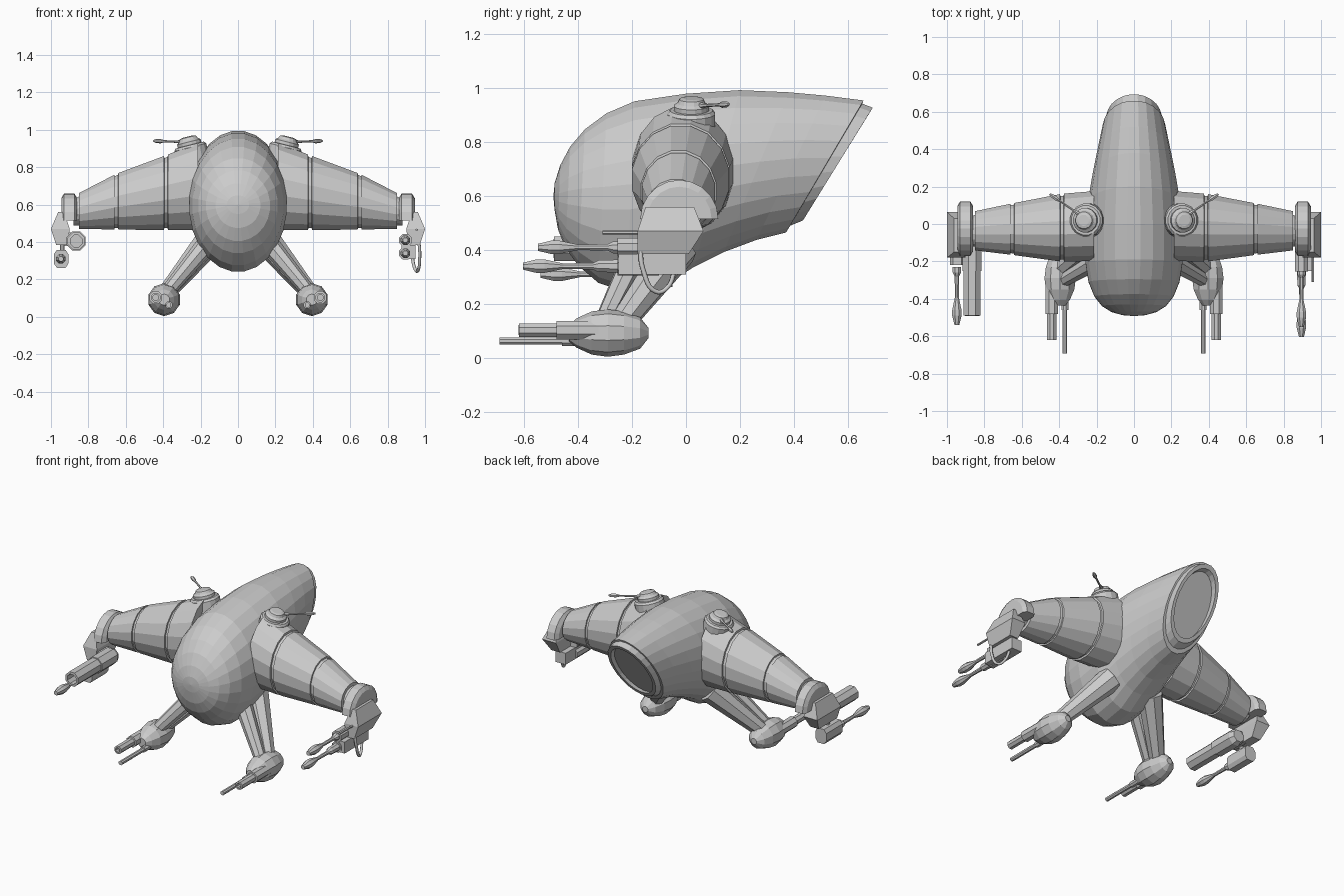
import bpy, bmesh, math
from mathutils import Vector

if "Cube" in bpy.data.objects:
    bpy.data.objects.remove(bpy.data.objects["Cube"])

GREY = (0.6, 0.6, 0.6, 1)
mat = bpy.data.materials.new("hull_grey")
mat.use_nodes = True
mat.diffuse_color = GREY
mat.node_tree.nodes["Principled BSDF"].inputs["Base Color"].default_value = GREY


def loft(name, rings):
    """Skin a closed solid through rings that share a point count."""
    bm = bmesh.new()
    loops = [[bm.verts.new(p) for p in ring] for ring in rings]
    n = len(loops[0])
    for a, b in zip(loops, loops[1:]):
        for i in range(n):
            j = (i + 1) % n
            bm.faces.new((a[i], a[j], b[j], b[i]))
    bm.faces.new(loops[0])
    bm.faces.new(loops[-1])
    bmesh.ops.remove_doubles(bm, verts=bm.verts, dist=0.0002)
    bmesh.ops.recalc_face_normals(bm, faces=bm.faces)
    mesh = bpy.data.meshes.new(name)
    bm.to_mesh(mesh)
    bm.free()
    mesh.materials.append(mat)
    obj = bpy.data.objects.new(name, mesh)
    bpy.context.collection.objects.link(obj)
    return obj


def oval(centre, u, v, sides):
    """Points of an ellipse with half axes u and v."""
    angles = [2 * math.pi * (i + 0.5) / sides for i in range(sides)]
    return [Vector(centre) + u * math.cos(a) + v * math.sin(a) for a in angles]


def spindle(name, start, axis, profile, sides=8):
    """Turned part: profile lists (distance along axis, radius)."""
    axis = Vector(axis).normalized()
    side = axis.cross(Vector((0, 0, 1))).normalized()
    up = side.cross(axis)
    return loft(name, [oval(Vector(start) + axis * t, side * r, up * r, sides)
                       for t, r in profile])


def rod(name, a, b, r1, r2, sides=8):
    d = Vector(b) - Vector(a)
    return spindle(name, a, d, [(0, r1), (d.length, r2)], sides)


def slab(x0, x1, y0, y1, z):
    return [(x0, y0, z), (x1, y0, z), (x1, y1, z), (x0, y1, z)]


def box(name, x, y, z):
    return loft(name, [slab(*x, *y, h) for h in z])


FRONT = (0, -1, 0)
X = Vector((1, 0, 0))

# Hull: top (y, z), bottom (y, z), half width
stations = [
    ((-.492, .601), (-.492, .599), .001),
    ((-.487, .65), (-.488, .55), .06),
    ((-.467, .715), (-.475, .475), .12),
    ((-.43, .785), (-.447, .405), .172),
    ((-.375, .85), (-.40, .34), .213),
    ((-.295, .91), (-.325, .275), .245),
    ((-.19, .955), (-.22, .24), .262),
    ((0, .983), (-.08, .265), .264),
    ((.20, .996), (.03, .335), .248),
    ((.38, .988), (.14, .39), .222),
    ((.52, .975), (.26, .435), .195),
    ((.66, .957), (.37, .463), .168),
    # Tail lip and recessed opening
    ((.655, .945), (.385, .488), .156),
    ((.694, .93), (.433, .508), .15),
    ((.679, .905), (.448, .533), .13),
    ((.644, .90), (.413, .528), .128),
]
hull = []
for top, bottom, w in stations:
    t, b = Vector((0, *top)), Vector((0, *bottom))
    hull.append(oval((t + b) / 2, X * w, (t - b) / 2, 24))
loft("hull", hull)

# Arm size by distance out: x, back y, front y, bottom z, top z
ARM = [(.15, .185, -.20, .458, .96), (.385, .165, -.205, .46, .868),
       (.65, .113, -.168, .464, .768), (.90, .06, -.137, .47, .638)]


def arm_ring(x, scale, s):
    for a, b in zip(ARM, ARM[1:]):
        if x <= b[0]:
            break
    f = (x - a[0]) / (b[0] - a[0])
    y1, y0, z0, z1 = [p + (q - p) * f for p, q in zip(a[1:], b[1:])]
    return oval((s * x, (y0 + y1) / 2, (z0 + z1) / 2),
                Vector((0, (y1 - y0) / 2 * scale, 0)),
                Vector((0, 0, (z1 - z0) / 2 * scale)), 16)


for s, side in ((1, "left"), (-1, "right")):
    # Arm with two panel grooves and a neck
    cuts = [(.215, 1)]
    for g in (.385, .65):
        cuts += [(g - .01, 1), (g - .009, .94), (g + .009, .94), (g + .01, 1)]
    cuts += [(.85, 1), (.851, .8), (.88, .8)]
    loft(side + "_arm", [arm_ring(x, k, s) for x, k in cuts])

    # Half disc cap on the arm end
    cap = []
    for x, r in ((.86, .12), (.875, .145), (.93, .145), (.945, .12)):
        cap.append([(s * x, -.025 + r * math.cos(math.pi * i / 10),
                     .515 + r * math.sin(math.pi * i / 10)) for i in range(11)])
    loft(side + "_arm_cap", cap)

    # Faceted block carrying the arm weapons
    loft(side + "_weapon_block", [
        slab(s * .93, s * .962, -.15, .03, .56),
        slab(s * .90, s * 1.0, -.18, .065, .47),
        slab(s * .91, s * .972, -.18, .01, .385)])

    # Shoulder turret, leaning outward with the arm
    lean = Vector((s * .25, 0, 1))
    spindle(side + "_turret", (s * .225, .02, .785), lean,
            [(0, .09), (.125, .09), (.137, .08), (.138, .066), (.155, .066),
             (.165, .052), (.18, .045), (.184, .03)], 16)
    spindle(side + "_turret_gun", (s * .29, .05, .935), (s * .82, .56, .03),
            [(0, .014), (.05, .006), (.13, .006), (.15, .012), (.18, .011),
             (.195, .005)], 6)

    # Legs
    rod(side + "_front_strut", (s * .15, -.17, .41), (s * .39, -.31, .12),
        .055, .036)
    rod(side + "_rear_strut", (s * .15, -.03, .41), (s * .39, -.245, .12),
        .078, .046)

    # Foot pod
    spindle(side + "_foot_pod", (s * .395, -.14, .092), FRONT,
            [(0, .02), (.03, .058), (.09, .08), (.15, .088), (.21, .08),
             (.265, .055), (.295, .03)], 10)

    # Foot guns
    spindle(side + "_foot_cannon", (s * .44, -.32, .103), FRONT,
            [(0, .037), (.16, .037), (.161, .027), (.30, .027), (.301, .016),
             (.27, .016)])
    spindle(side + "_foot_barrel", (s * .37, -.38, .063), FRONT,
            [(0, .02), (.08, .02), (.081, .014), (.312, .014)])

FLARE = [(0, .024), (.03, .024), (.05, .013), (.16, .011), (.23, .027),
         (.26, .027), (.31, .014)]

# Left arm: paired guns in rounded housings
box("left_gun_magazine", (.875, .95), (-.25, 0), (.31, .385))
for y, z, name in ((-.24, .41, "upper"), (-.295, .34, "lower")):
    spindle("left_%s_gun" % name, (.895, y, z), FRONT, FLARE)
    rod("left_%s_housing" % name, (.895, -.10, z), (.895, -.255, z), .037, .037)
rod("left_lower_gun_sleeve", (.895, -.23, .34), (.895, -.30, .34), .028, .024)
rod("left_sensor_rod", (.955, -.14, .465), (.955, -.31, .465), .007, .007, 6)

# Left arm: hanging feed hose
hose = bpy.data.curves.new("feed_hose", "CURVE")
hose.dimensions = "3D"
hose.bevel_depth = .009
hose.bevel_resolution = 1
hose.resolution_u = 6
path = [(.965, -.17, .42), (.972, -.16, .33), (.96, -.11, .245),
        (.945, -.07, .26), (.93, -.04, .33)]
line = hose.splines.new("BEZIER")
line.bezier_points.add(len(path) - 1)
for point, co in zip(line.bezier_points, path):
    point.co = co
    point.handle_left_type = point.handle_right_type = "AUTO"
hose.materials.append(mat)
bpy.context.collection.objects.link(bpy.data.objects.new("feed_hose", hose))

# Right arm: large open launcher tube
spindle("right_launcher", (-.865, -.06, .405), FRONT,
        [(0, .04), (.03, .055), (.19, .055), (.191, .049), (.43, .049),
         (.431, .034), (.33, .034)])
box("right_launcher_bracket", (-.93, -.87), (-.17, -.07), (.38, .45))

# Right arm: slung gun pod
loft("right_gun_pod", [
    slab(-.968, -.922, -.22, -.05, .262),
    slab(-.985, -.907, -.22, -.05, .285),
    slab(-.985, -.907, -.22, -.05, .335),
    slab(-.968, -.922, -.22, -.05, .358)])
rod("right_gun_pod_hanger", (-.94, -.13, .34), (-.94, -.12, .42), .014, .014)
spindle("right_slung_gun", (-.947, -.23, .31), FRONT, FLARE)
